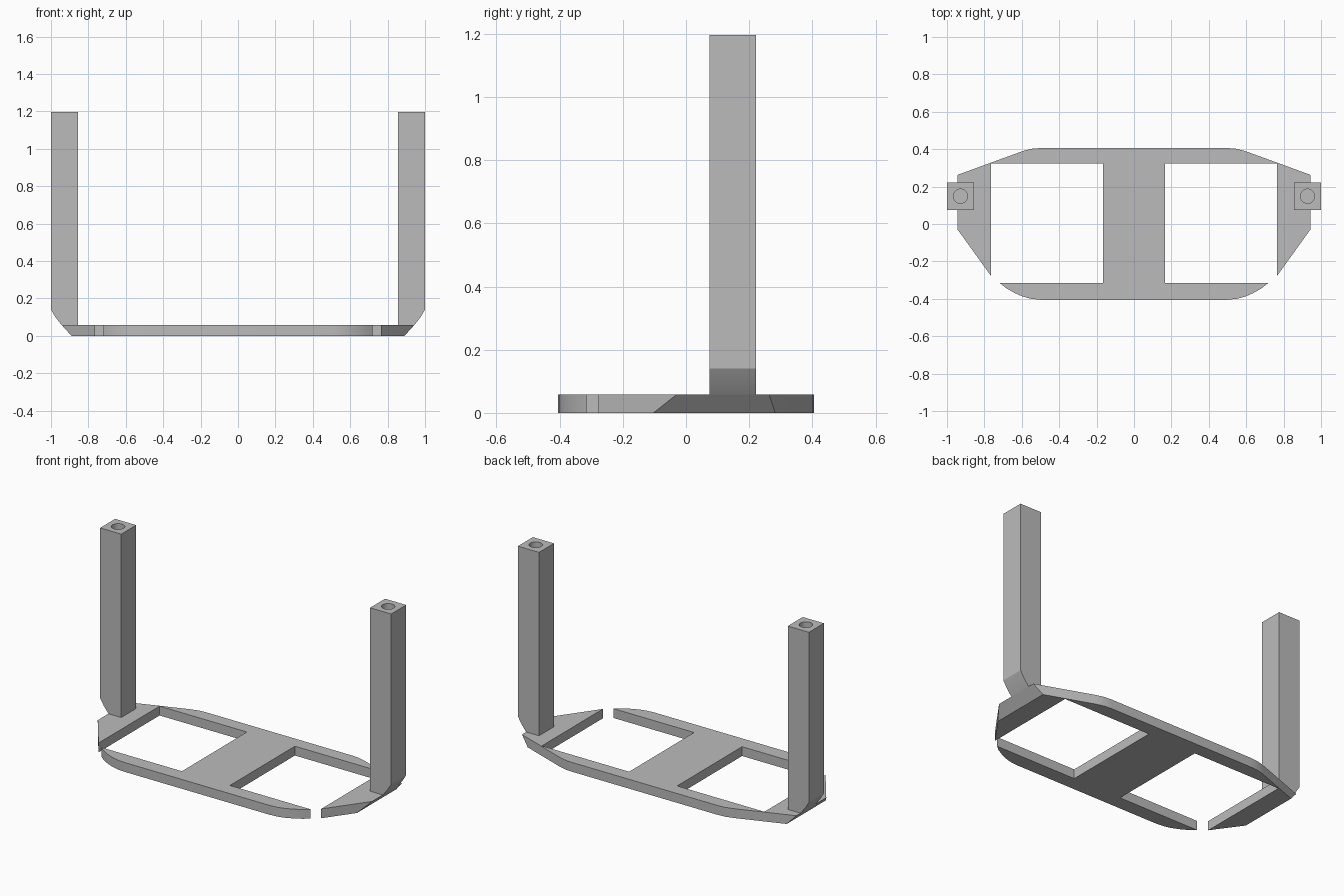
import bpy
import bmesh
from mathutils import Vector

cube = bpy.data.objects.get("Cube")
if cube:
    bpy.data.objects.remove(cube, do_unlink=True)

THICK, TOP = 0.058, 1.197
POST_Y = (0.075, 0.222)

grey = bpy.data.materials.new("plain_grey")
grey.use_nodes = True
colour = (0.5, 0.5, 0.5, 1)
grey.diffuse_color = colour
grey.node_tree.nodes["Principled BSDF"].inputs["Base Color"].default_value = colour


def prism(name, points, offset, cuts=()):
    """Extrude a flat polygon along offset, then trim it with (point, normal) planes."""
    bm = bmesh.new()
    face = bm.faces.new([bm.verts.new(p) for p in points])
    grown = bmesh.ops.extrude_face_region(bm, geom=[face], use_keep_orig=True)
    moved = [v for v in grown["geom"] if isinstance(v, bmesh.types.BMVert)]
    bmesh.ops.translate(bm, verts=moved, vec=offset)
    for point, normal in cuts:
        geom = bm.verts[:] + bm.edges[:] + bm.faces[:]
        cut = bmesh.ops.bisect_plane(bm, geom=geom, plane_co=point, plane_no=normal,
                                     clear_outer=True)
        edges = [e for e in cut["geom_cut"] if isinstance(e, bmesh.types.BMEdge)]
        bmesh.ops.holes_fill(bm, edges=edges)
    bmesh.ops.recalc_face_normals(bm, faces=bm.faces)
    mesh = bpy.data.meshes.new(name)
    bm.to_mesh(mesh)
    bm.free()
    mesh.materials.append(grey)
    obj = bpy.data.objects.new(name, mesh)
    bpy.context.collection.objects.link(obj)
    return obj


def subtract(obj, cutter):
    mod = obj.modifiers.new("cut", "BOOLEAN")
    mod.operation, mod.object, mod.solver = "DIFFERENCE", cutter, "EXACT"
    cutter.hide_render = True
    cutter.hide_set(True)


# Base plate outline: rounded front corners, tapered ends, undercut sides
half = [(0.5, 0.406), (0.55, 0.402), (0.6, 0.388), (0.943, 0.263), (0.943, -0.03),
        (0.765, -0.277), (0.718, -0.315), (0.685, -0.342), (0.64, -0.368),
        (0.595, -0.388), (0.55, -0.4), (0.5, -0.405)]
outline = half + [(-x, y) for x, y in reversed(half)]
slopes = [(Vector((s * 0.89, 0, 0)), Vector((s * THICK, 0, -0.053))) for s in (1, -1)]
plate = prism("base_plate", [(x, y, 0) for x, y in outline], (0, 0, THICK), slopes)

for side, s in (("left", 1), ("right", -1)):
    # Rectangular window, which also opens the front corner of the rim
    window = [(s * x, y, -0.1) for x, y in
              ((0.165, -0.315), (0.765, -0.315), (0.765, 0.323), (0.165, 0.323))]
    subtract(plate, prism(side + "_window_cutter", window, (0, 0, 0.3)))

    # Upright post with a curved undercut at its foot
    profile = [(0.855, THICK), (0.943, THICK), (0.974, 0.097), (1, 0.14),
               (1, TOP), (0.855, TOP)]
    post = prism(side + "_post", [(s * x, POST_Y[0], z) for x, z in profile],
                 (0, POST_Y[1] - POST_Y[0], 0))

    # Round socket in the post top
    bpy.ops.mesh.primitive_cylinder_add(vertices=32, radius=0.038, depth=0.4,
                                        location=(s * 0.928, sum(POST_Y) / 2, TOP))
    socket = bpy.context.object
    socket.name = side + "_socket_cutter"
    socket.data.materials.append(grey)
    subtract(post, socket)
    bpy.ops.object.select_all(action="DESELECT")
    post.select_set(True)
    bpy.context.view_layer.objects.active = post
    bpy.ops.object.shade_smooth_by_angle()

bpy.ops.object.select_all(action="DESELECT")
plate.select_set(True)
bpy.context.view_layer.objects.active = plate
bpy.ops.object.shade_smooth_by_angle()
